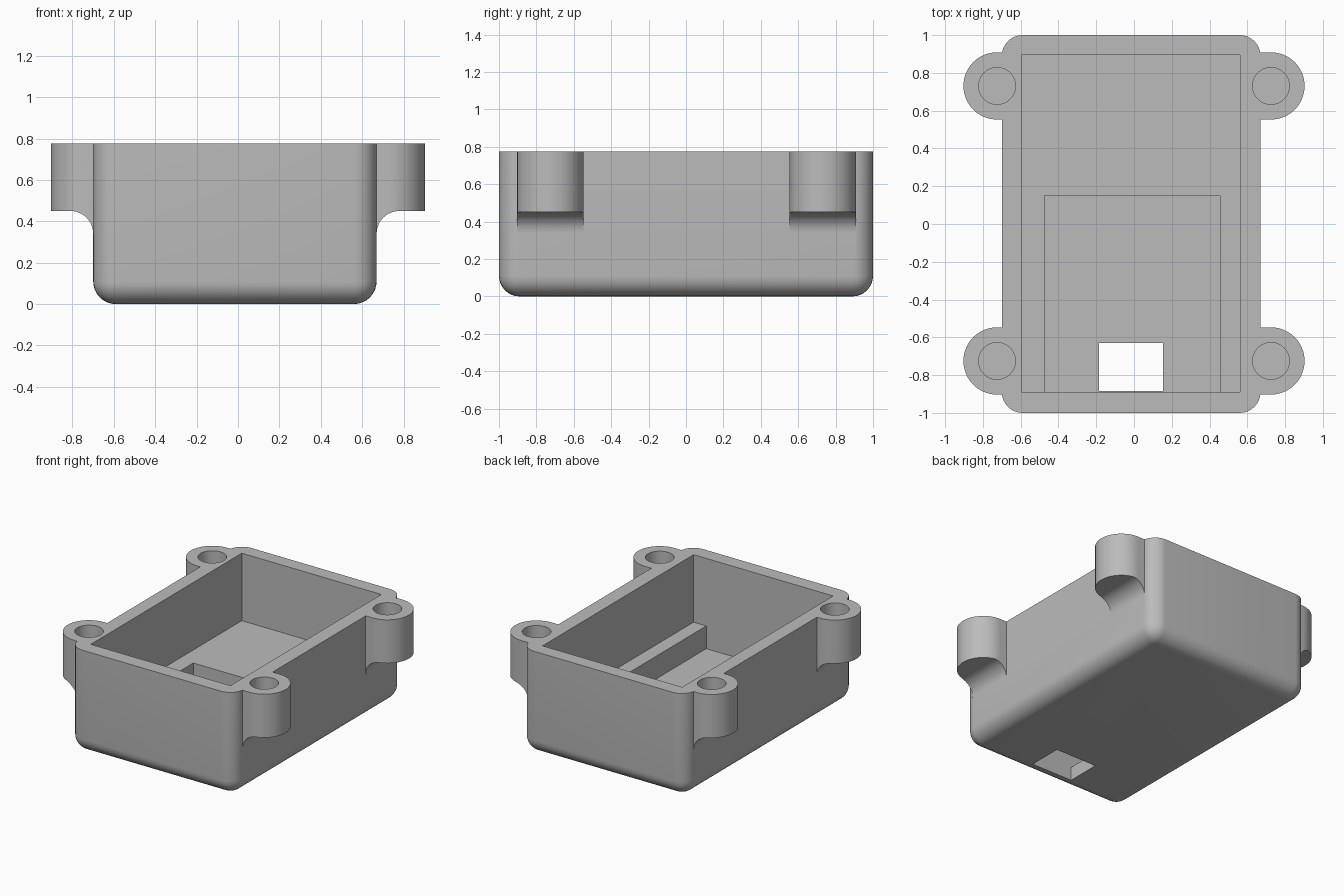
import bpy, bmesh, math

if "Cube" in bpy.data.objects:
    bpy.data.objects.remove(bpy.data.objects["Cube"])

TOP = 0.775
X0, X1 = -0.70, 0.67          # outer side walls
R = 0.11                      # edge rounding of the case
BOSS_R, BOSS_X, BOSS_Y = 0.178, 0.725, 0.728
HOLE_R = 0.0975

grey = bpy.data.materials.new("plain grey")
grey.diffuse_color = (0.5, 0.5, 0.5, 1)
grey.use_nodes = True
grey.node_tree.nodes["Principled BSDF"].inputs["Base Color"].default_value = grey.diffuse_color


def to_object(name, bm):
    bmesh.ops.recalc_face_normals(bm, faces=bm.faces)
    mesh = bpy.data.meshes.new(name)
    bm.to_mesh(mesh)
    bm.free()
    mesh.materials.append(grey)
    ob = bpy.data.objects.new(name, mesh)
    bpy.context.collection.objects.link(ob)
    return ob


def block_mesh(x0, x1, y0, y1, z0, z1):
    bm = bmesh.new()
    bmesh.ops.create_cube(bm, size=1)
    for v in bm.verts:
        v.co = (x1 if v.co.x > 0 else x0,
                y1 if v.co.y > 0 else y0,
                z1 if v.co.z > 0 else z0)
    return bm


def block(name, *bounds):
    return to_object(name, block_mesh(*bounds))


def prism(name, points, offset):
    """Closed outline of 3D points pushed along an offset."""
    bm = bmesh.new()
    face = bm.faces.new([bm.verts.new(p) for p in points])
    ext = bmesh.ops.extrude_face_region(bm, geom=[face])
    verts = [g for g in ext["geom"] if isinstance(g, bmesh.types.BMVert)]
    bmesh.ops.translate(bm, verts=verts, vec=offset)
    return to_object(name, bm)


def combine(target, other, operation):
    mod = target.modifiers.new("combine", 'BOOLEAN')
    mod.operation, mod.solver, mod.object = operation, 'EXACT', other
    bpy.context.view_layer.objects.active = target
    bpy.ops.object.modifier_apply(modifier=mod.name)
    bpy.data.objects.remove(other)


# Case body: rounded upright corners and bottom edges, sharp rim
bm = block_mesh(X0, X1, -1, 1, 0, TOP)
edges = [e for e in bm.edges if min(v.co.z for v in e.verts) < 0.01]
bmesh.ops.bevel(bm, geom=edges, offset=R, segments=8, profile=0.5,
                affect='EDGES', clamp_overlap=True)
case = to_object("case", bm)

# Screw bosses: round-ended lugs with a concave fillet underneath
for side, wall in ((-1, X0), (1, X1)):
    for sy in (-1, 1):
        cy = sy * BOSS_Y + 0.003
        inner = wall - side * 0.04
        outline = [(inner, cy - BOSS_R, 0.2)]
        for i in range(33):
            a = -math.pi / 2 + math.pi * i / 32
            outline.append((side * (BOSS_X + BOSS_R * math.cos(a)),
                            cy + BOSS_R * math.sin(a), 0.2))
        outline.append((inner, cy + BOSS_R, 0.2))
        boss = prism("screw_boss", outline, (0, 0, TOP - 0.2))

        # quarter-round relief below the lug
        y = cy - 0.3
        relief = [(wall - side * 0.1, y, 0.1), (wall - side * 0.1, y, 0.34)]
        for i in range(13):
            a = math.pi / 2 * i / 12
            relief.append((wall + side * R * (1 - math.cos(a)), y,
                           0.34 + R * math.sin(a)))
        relief += [(side * 1.2, y, 0.34 + R), (side * 1.2, y, 0.1)]
        combine(boss, prism("relief_cutter", relief, (0, 0.6, 0)), 'DIFFERENCE')
        combine(case, boss, 'UNION')

# Main cavity, deeper front pocket and the opening through the floor
for bounds in ((-0.595, 0.56, -0.89, 0.895, 0.27, 1.0),
               (-0.475, 0.455, -0.89, 0.15, 0.10, 0.6),
               (-0.185, 0.153, -0.885, -0.63, -0.2, 0.4)):
    combine(case, block("cavity_cutter", *bounds), 'DIFFERENCE')

# Blind screw holes
for sx in (-1, 1):
    for sy in (-1, 1):
        cx, cy = sx * BOSS_X, sy * BOSS_Y + 0.003
        ring = [(cx + HOLE_R * math.cos(math.tau * i / 40),
                 cy + HOLE_R * math.sin(math.tau * i / 40), 0.49)
                for i in range(40)]
        combine(case, prism("hole_cutter", ring, (0, 0, 0.5)), 'DIFFERENCE')

# Smooth rounded surfaces, crisp edges
bpy.ops.object.select_all(action='DESELECT')
case.select_set(True)
bpy.context.view_layer.objects.active = case
bpy.ops.object.shade_smooth_by_angle(angle=math.radians(30))
